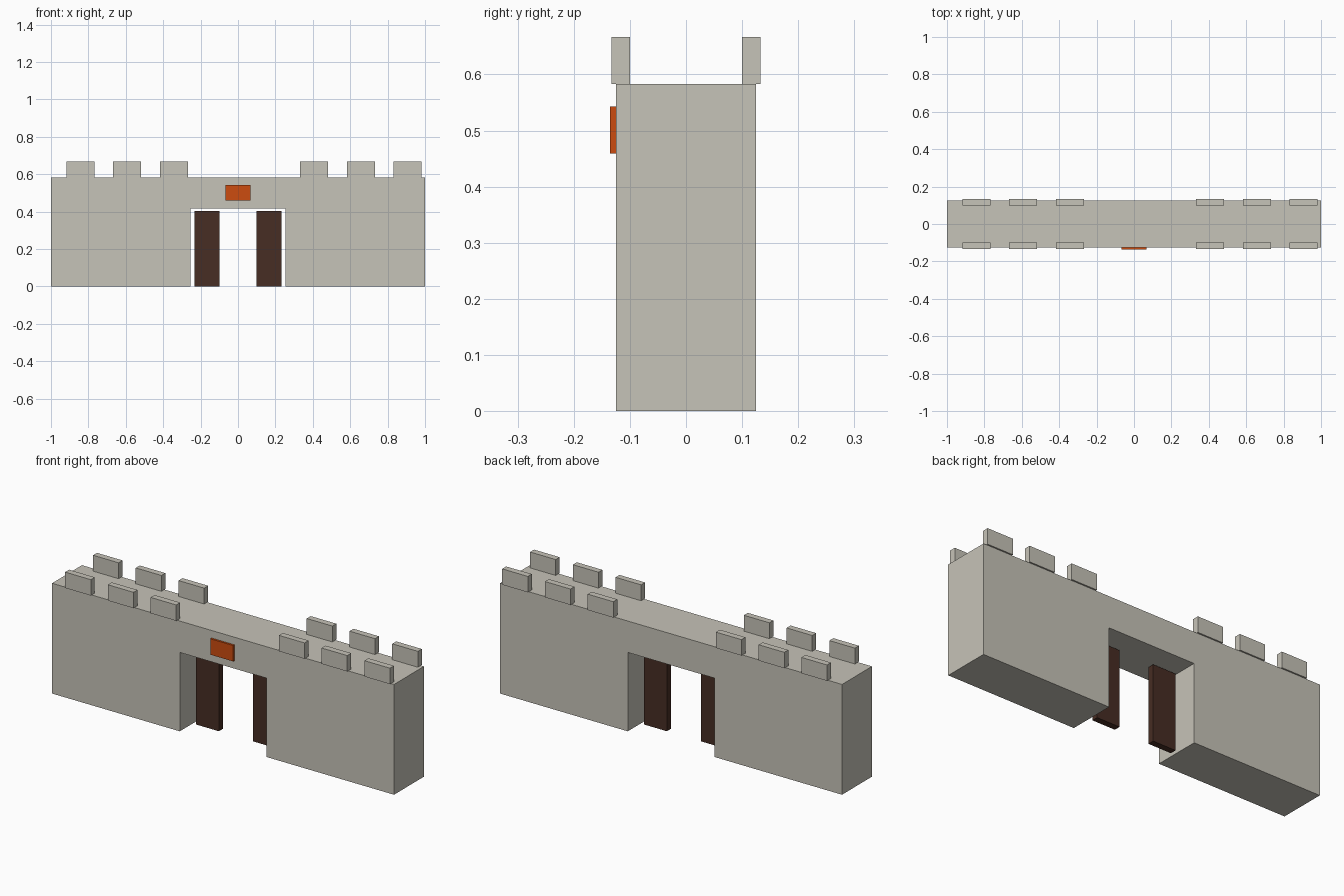
import bpy, bmesh

if "Cube" in bpy.data.objects:
    bpy.data.objects.remove(bpy.data.objects["Cube"])


def material(name, rgb):
    m = bpy.data.materials.new(name)
    m.diffuse_color = (*rgb, 1.0)
    m.use_nodes = True
    m.node_tree.nodes["Principled BSDF"].inputs["Base Color"].default_value = m.diffuse_color
    return m


STONE = material("pale_stone", (0.565, 0.546, 0.479))
WOOD = material("dark_wood", (0.063, 0.026, 0.017))
ORANGE = material("orange_plaque", (0.604, 0.072, 0.005))


def finish(name, bm, mat):
    bmesh.ops.recalc_face_normals(bm, faces=bm.faces[:])
    mesh = bpy.data.meshes.new(name)
    bm.to_mesh(mesh)
    bm.free()
    mesh.materials.append(mat)
    ob = bpy.data.objects.new(name, mesh)
    bpy.context.collection.objects.link(ob)
    return ob


def box(name, x, y, z, mat):
    """Box from (min, max) ranges on each axis."""
    bm = bmesh.new()
    bmesh.ops.create_cube(bm, size=1)
    for v in bm.verts:
        v.co = [r[0] if c < 0 else r[1] for c, r in zip(v.co, (x, y, z))]
    return finish(name, bm, mat)


# Wall: gateway profile extruded through its depth
OPEN_X, OPEN_Z, TOP, HALF_Y = 0.253, 0.417, 0.583, 0.125
profile = [(-1, 0), (-OPEN_X, 0), (-OPEN_X, OPEN_Z), (OPEN_X, OPEN_Z),
           (OPEN_X, 0), (1, 0), (1, TOP), (-1, TOP)]
bm = bmesh.new()
face = bm.faces.new([bm.verts.new((x, -HALF_Y, z)) for x, z in profile])
ext = bmesh.ops.extrude_face_region(bm, geom=[face])
for g in ext["geom"]:
    if isinstance(g, bmesh.types.BMVert):
        g.co.y = HALF_Y
finish("gate_wall", bm, STONE)

# Battlements: evenly spaced blocks on both edges, with a gap over the gate
for side, name in ((-1, "front"), (1, "back")):
    for i in (0, 1, 2, 5, 6, 7):
        cx = -0.843 + 0.25 * i
        box(f"{name}_battlement_{i}", (cx - 0.075, cx + 0.075),
            sorted((side * 0.1, side * 0.133)), (TOP, 0.667), STONE)

# Two door leaves standing inside the opening
for side, name in ((-1, "left"), (1, "right")):
    box(f"{name}_door", sorted((side * 0.1, side * 0.233)),
        (-0.0167, 0.0167), (0, 0.403), WOOD)

# Plaque above the gate
box("plaque", (-0.067, 0.067), (-0.1355, -0.125), (0.459, 0.543), ORANGE)
